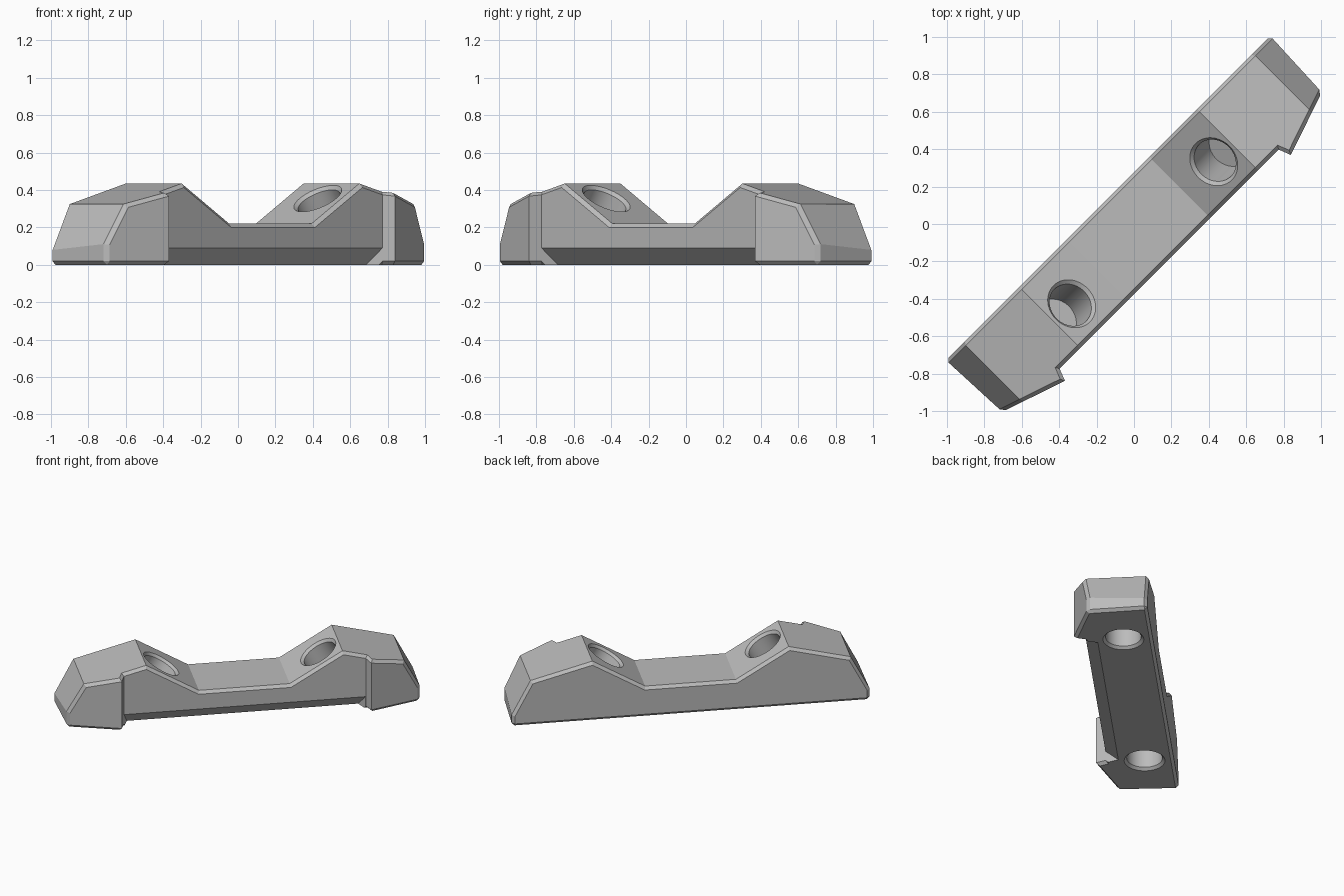
import bpy, bmesh, math
from mathutils import Matrix, Vector

cube = bpy.data.objects.get("Cube")
if cube:
    bpy.data.objects.remove(cube)

grey = bpy.data.materials.new("plain_grey")
grey.use_nodes = True
colour = (0.5, 0.5, 0.5, 1)
grey.diffuse_color = colour
grey.node_tree.nodes["Principled BSDF"].inputs["Base Color"].default_value = colour


def make_object(name, bm):
    bmesh.ops.recalc_face_normals(bm, faces=bm.faces[:])
    mesh = bpy.data.meshes.new(name)
    bm.to_mesh(mesh)
    bm.free()
    mesh.materials.append(grey)
    obj = bpy.data.objects.new(name, mesh)
    bpy.context.collection.objects.link(obj)
    return obj


def prism(name, points, direction):
    bm = bmesh.new()
    face = bm.faces.new([bm.verts.new(p) for p in points])
    result = bmesh.ops.extrude_face_region(bm, geom=[face])
    moved = [g for g in result["geom"] if isinstance(g, bmesh.types.BMVert)]
    bmesh.ops.translate(bm, verts=moved, vec=direction)
    return make_object(name, bm)


def combine(target, cutter, operation):
    mod = target.modifiers.new("cut", 'BOOLEAN')
    mod.object, mod.operation, mod.solver = cutter, operation, 'EXACT'
    bpy.context.view_layer.objects.active = target
    bpy.ops.object.modifier_apply(modifier=mod.name)
    bpy.data.objects.remove(cutter)


def mirrored(half):
    return half + [(-a, b) for a, b in reversed(half)]


def drill(name, location, normal, depth):
    # Round pocket with a countersunk mouth, opening along the normal
    radius, lip = 0.12, 0.018
    outline = [(0, 0.02), (radius + lip + 0.02, 0.02), (radius, -lip),
               (radius, -depth), (0, -depth)]
    bm = bmesh.new()
    verts = [bm.verts.new((r, 0, z)) for r, z in outline]
    edges = [bm.edges.new(pair) for pair in zip(verts, verts[1:])]
    bmesh.ops.spin(bm, geom=verts + edges, cent=(0, 0, 0), axis=(0, 0, 1),
                   angle=math.tau, steps=48)
    bmesh.ops.remove_doubles(bm, verts=bm.verts[:], dist=0.0001)
    turn = Vector(normal).to_track_quat('Z', 'Y').to_matrix().to_4x4()
    bmesh.ops.transform(bm, matrix=Matrix.Translation(location) @ turn,
                        verts=bm.verts[:])
    return make_object(name, bm)


# Body: plan outline with flared ends, trimmed by the stepped side profile
plan = mirrored([(1.226, 0.196), (1.208, -0.212), (0.854, -0.332), (0.828, -0.265)])
body = prism("notched_block", [(u, w, 0) for u, w in plan], (0, 0, 0.6))
profile = mirrored([(1.32, -0.1), (1.096, 0.325), (0.672, 0.435), (0.311, 0.22)])
trim = prism("profile_trim", [(u, -0.5, z) for u, z in profile], (0, 1, 0))
combine(body, trim, 'INTERSECT')


# Chamfers along the top side edges, the base and the end corners
def kind(face):
    n = face.normal
    if abs(n.z) > 0.1:
        return "top" if n.z > 0 else "base"
    return "end" if abs(n.x) > 0.97 else "side"


bm = bmesh.new()
bm.from_mesh(body.data)
bmesh.ops.dissolve_limit(bm, angle_limit=0.01, verts=bm.verts[:], edges=bm.edges[:])
bm.normal_update()
chosen = []
for edge in bm.edges:
    kinds = {kind(f) for f in edge.link_faces}
    if kinds in ({"top", "side"}, {"base", "side"}, {"base", "end"}, {"end", "side"}):
        chosen.append(edge)
bmesh.ops.bevel(bm, geom=chosen, offset=0.02, offset_type='OFFSET', segments=1,
                profile=0.5, affect='EDGES', clamp_overlap=True)
bm.to_mesh(body.data)
bm.free()

# Undercut below the recessed front side, ending on the notch walls
section = [(-0.165, -0.01), (-0.275, 0.1), (-0.275, -0.01)]
bm = bmesh.new()
ends = []
for side in (-1, 1):
    ends.append([bm.verts.new((side * (0.827 - 0.39 * (w + 0.265)), w, z))
                 for w, z in section])
    bm.faces.new(ends[-1])
for i in range(3):
    j = (i + 1) % 3
    bm.faces.new((ends[0][i], ends[0][j], ends[1][j], ends[1][i]))
combine(body, make_object("undercut", bm), 'DIFFERENCE')

# Angled pockets in the inner slopes and straight pockets in the base
for side in (-1, 1):
    slope = (-side * 0.512, 0, 0.859)
    combine(body, drill("slope_pocket", (side * 0.537, -0.066, 0.355), slope, 0.24),
            'DIFFERENCE')
    combine(body, drill("base_pocket", (side * 0.82, 0, 0), (0, 0, -1), 0.15),
            'DIFFERENCE')

# Set the block on the diagonal
body.data.transform(Matrix.Rotation(math.pi / 4, 4, 'Z'))
bpy.ops.object.select_all(action='DESELECT')
body.select_set(True)
bpy.context.view_layer.objects.active = body
bpy.ops.object.shade_smooth_by_angle(angle=math.radians(12))
